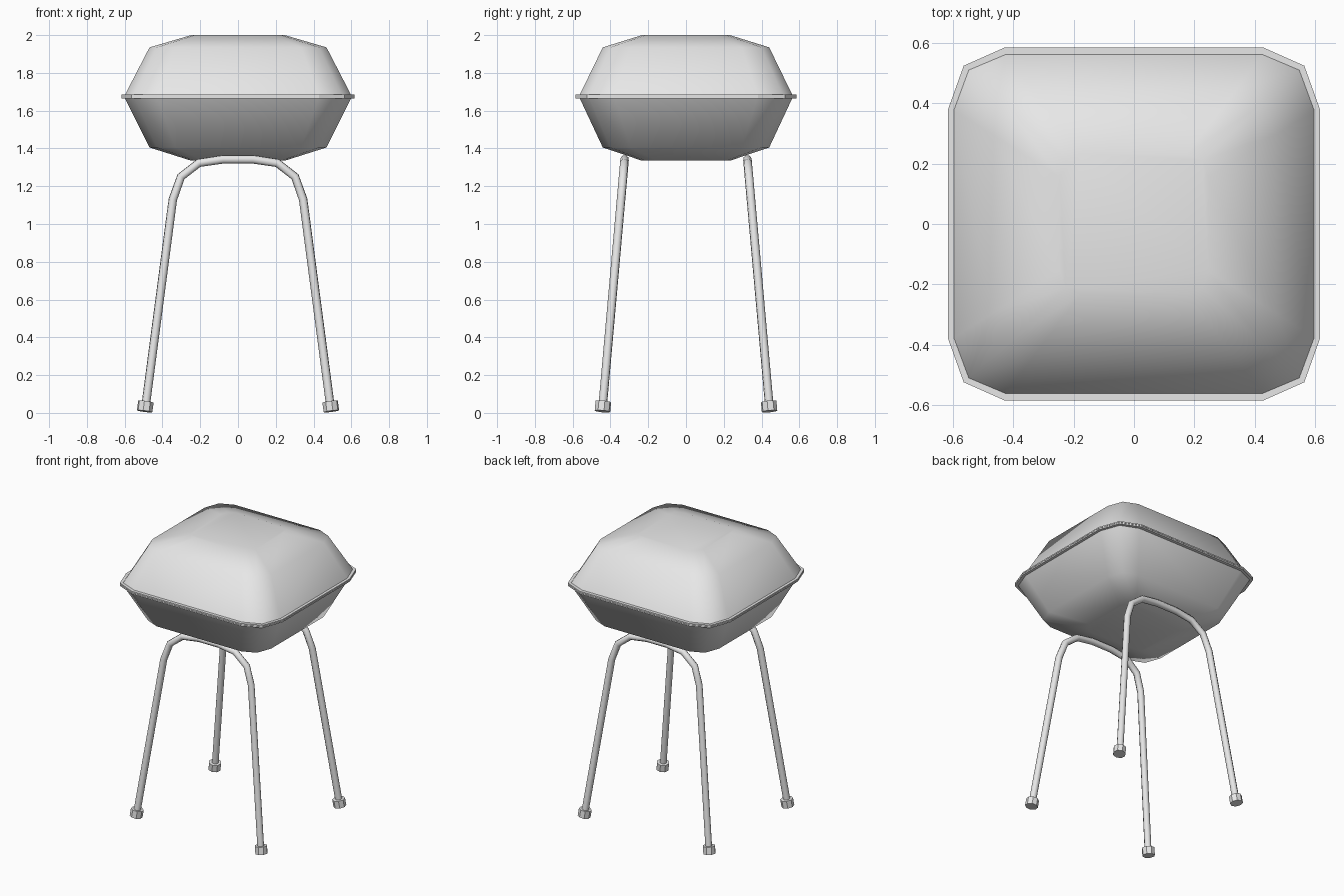
import bpy, bmesh
from mathutils import Vector

cube = bpy.data.objects.get("Cube")
if cube:
    bpy.data.objects.remove(cube, do_unlink=True)


def material(name, rgb):
    m = bpy.data.materials.new(name)
    m.use_nodes = True
    m.diffuse_color = (*rgb, 1)
    m.node_tree.nodes["Principled BSDF"].inputs["Base Color"].default_value = (*rgb, 1)
    return m


GREY = material("light_grey", (0.8, 0.8, 0.8))


def add_object(name, mesh, smooth):
    mesh.materials.clear()
    mesh.materials.append(GREY)
    for p in mesh.polygons:
        p.use_smooth = smooth
    ob = bpy.data.objects.new(name, mesh)
    bpy.context.collection.objects.link(ob)
    return ob


def mirror_corner(corner):
    """Full outline, counter-clockwise, from the +x +y corner points."""
    back = corner[::-1]
    return (corner + [(-x, y) for x, y in back]
            + [(-x, -y) for x, y in corner] + [(x, -y) for x, y in back])


INNER = mirror_corner([(0.603, 0.38), (0.553, 0.515), (0.43, 0.567)])
OUTER = mirror_corner([(0.617, 0.38), (0.565, 0.525), (0.43, 0.585)])


def loft(name, outline, rings, smooth):
    """Skin scaled copies of an outline, each ring given as (scale, z)."""
    bm = bmesh.new()
    loops = [[bm.verts.new((x * s, y * s, z)) for x, y in outline] for s, z in rings]
    n = len(outline)
    for a, b in zip(loops, loops[1:]):
        for i in range(n):
            j = (i + 1) % n
            bm.faces.new((a[i], a[j], b[j], b[i]))
    bm.faces.new(loops[0][::-1])
    bm.faces.new(loops[-1])
    bmesh.ops.recalc_face_normals(bm, faces=bm.faces)
    mesh = bpy.data.meshes.new(name)
    bm.to_mesh(mesh)
    bm.free()
    return add_object(name, mesh, smooth)


# Lid and bowl: matching domed shells
MID = 1.675


def shell(name, top, shoulder):
    ob = loft(name, INNER, [(1.0, MID), (0.777, shoulder), (0.41, top)], True)
    # the hidden face on the joint stays out so the shading is clean
    bm = bmesh.new()
    bm.from_mesh(ob.data)
    joint = [f for f in bm.faces if all(abs(v.co.z - MID) < 0.001 for v in f.verts)]
    bmesh.ops.delete(bm, geom=joint, context='FACES_ONLY')
    bm.to_mesh(ob.data)
    bm.free()


shell("lid", 2.0, 1.935)
shell("bowl", 1.335, 1.405)

# Two thin flanges where lid and bowl meet
loft("lid_rim", OUTER, [(1, MID + 0.001), (1, MID + 0.01)], False)
loft("bowl_rim", OUTER, [(1, MID - 0.01), (1, MID - 0.001)], False)

# Bent tube legs, each pair one arch leaning outward
HALF = [(0.488, 0.045), (0.345, 1.13), (0.302, 1.25), (0.208, 1.323), (0.08, 1.342)]
ARCH = HALF + [(-x, z) for x, z in HALF[::-1]]


def lean(z):
    return 0.325 + (1.342 - z) * 0.089


def leg_arch(name, side):
    cu = bpy.data.curves.new(name, 'CURVE')
    cu.dimensions = '3D'
    cu.bevel_depth = 0.023
    cu.bevel_resolution = 2
    cu.use_fill_caps = True
    sp = cu.splines.new('POLY')
    sp.points.add(len(ARCH) - 1)
    for p, (x, z) in zip(sp.points, ARCH):
        p.co = (x, side * lean(z), z, 1)
    tmp = bpy.data.objects.new(name + "_path", cu)
    bpy.context.collection.objects.link(tmp)
    bpy.context.view_layer.update()
    deps = bpy.context.evaluated_depsgraph_get()
    mesh = bpy.data.meshes.new_from_object(tmp.evaluated_get(deps))
    bpy.data.objects.remove(tmp, do_unlink=True)
    add_object(name, mesh, True)


# Octagonal feet in line with the legs
def foot(name, sx, sy):
    bm = bmesh.new()
    bmesh.ops.create_cone(bm, cap_ends=True, segments=8, radius1=0.042,
                          radius2=0.042, depth=0.052)
    mesh = bpy.data.meshes.new(name)
    bm.to_mesh(mesh)
    bm.free()
    ob = add_object(name, mesh, False)
    axis = Vector((-sx * 0.132, -sy * 0.089, 1))
    ob.rotation_mode = 'QUATERNION'
    ob.rotation_quaternion = axis.to_track_quat('Z', 'Y')
    ob.location = (sx * 0.491, sy * 0.44, 0.034)


for end, sy in (("front", -1), ("back", 1)):
    leg_arch(end + "_legs", sy)
    for side, sx in (("left", 1), ("right", -1)):
        foot(f"{end}_{side}_foot", sx, sy)
